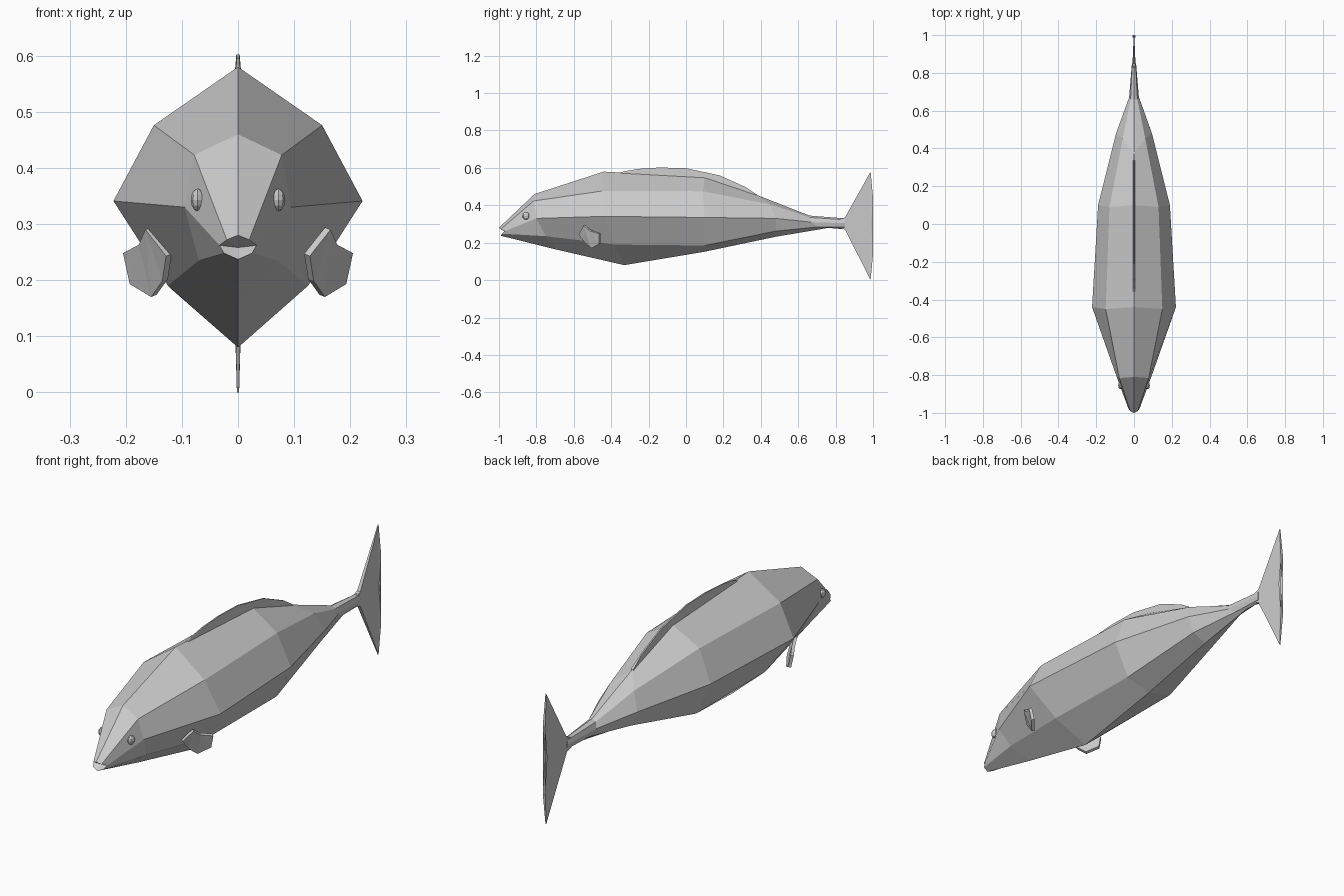
import bpy, bmesh
from mathutils import Vector

if "Cube" in bpy.data.objects:
    bpy.data.objects.remove(bpy.data.objects["Cube"])


def finish(bm, name):
    bmesh.ops.recalc_face_normals(bm, faces=bm.faces)
    me = bpy.data.meshes.new(name)
    bm.to_mesh(me)
    bm.free()
    ob = bpy.data.objects.new(name, me)
    bpy.context.collection.objects.link(ob)
    return ob


def plate(name, pts, offsets):
    """Thin solid between an outline and its copy, both shifted by per-point offsets."""
    bm = bmesh.new()
    a = [bm.verts.new(Vector(p) + Vector(o)) for p, o in zip(pts, offsets)]
    b = [bm.verts.new(Vector(p) - Vector(o)) for p, o in zip(pts, offsets)]
    caps = [bm.faces.new(a), bm.faces.new(b[::-1])]
    n = len(pts)
    for i in range(n):
        j = (i + 1) % n
        bm.faces.new((a[i], b[i], b[j], a[j]))
    bmesh.ops.triangulate(bm, faces=caps)
    return finish(bm, name)


# Body: half rings from mouth to tail, each ridge / shoulder / flank / lower / keel
rings = [
    [(0, -1.0, .28), (.02, -.99, .272), (.033, -.968, .262), (.025, -.985, .248), (0, -.99, .237)],
    [(0, -.81, .46), (.078, -.815, .423), (.095, -.80, .33), (.07, -.75, .235), (0, -.70, .165)],
    [(0, -.44, .58), (.15, -.45, .476), (.222, -.44, .341), (.125, -.38, .19), (0, -.33, .08)],
    [(0, .10, .55), (.13, .09, .475), (.19, .10, .335), (.12, .10, .185), (0, .10, .152)],
    [(0, .38, .455), (.06, .45, .405), (.095, .48, .33), (.065, .48, .262), (0, .48, .232)],
    [(0, .66, .345), (.018, .66, .335), (.026, .67, .31), (.016, .70, .284), (0, .76, .279)],
    [(0, .85, .33), (.009, .85, .323), (.011, .85, .304), (.009, .85, .284), (0, .85, .272)],
]
bm = bmesh.new()
loops = []
for r in rings:
    full = r + [(-x, y, z) for x, y, z in r[3:0:-1]]
    loops.append([bm.verts.new(p) for p in full])
for a, b in zip(loops, loops[1:]):
    for i in range(8):
        j = (i + 1) % 8
        bm.faces.new((a[i], a[j], b[j], b[i]))
# recessed mouth and closed tail root
mouth = bm.verts.new((0, -.965, .258))
for i in range(8):
    bm.faces.new((loops[0][i], mouth, loops[0][(i + 1) % 8]))
bm.faces.new(loops[-1])
finish(bm, "body")

# Tail fin: thick at the root, thin at the tips
tail = [(.82, .325), (.85, .335), (.987, .58), (1.0, .44), (.988, .30),
        (1.0, .14), (.987, 0), (.85, .27), (.82, .28)]
thick = [.009, .008, .002, .006, .009, .006, .002, .008, .009]
plate("tail_fin", [(0, y, z) for y, z in tail], [(t, 0, 0) for t in thick])

# Dorsal fin
dorsal = [(-.38, .565), (-.33, .582), (-.25, .595), (-.14, .602), (0, .598), (.18, .56),
          (.32, .497), (.38, .457), (.37, .44), (.1, .53)]
plate("dorsal_fin", [(0, y, z) for y, z in dorsal],
      [(.003 if 0 < i < 7 else .006, 0, 0) for i in range(len(dorsal))])

# Side fins and eyes, one per side
fin = [(.16, -.545, .292), (.172, -.51, .265), (.20, -.462, .25), (.188, -.46, .195),
       (.15, -.502, .172), (.130, -.535, .20), (.123, -.57, .245)]
for s, side in ((1, "right"), (-1, "left")):
    plate("side_fin_" + side, [(s * x, y, z) for x, y, z in fin],
          [(s * .005, -.004, -.002)] * len(fin))
    bpy.ops.mesh.primitive_uv_sphere_add(segments=8, ring_count=6, radius=1,
                                         location=(s * .072, -.855, .343))
    eye = bpy.context.object
    eye.name = "eye_" + side
    eye.scale = (.012, .02, .02)
